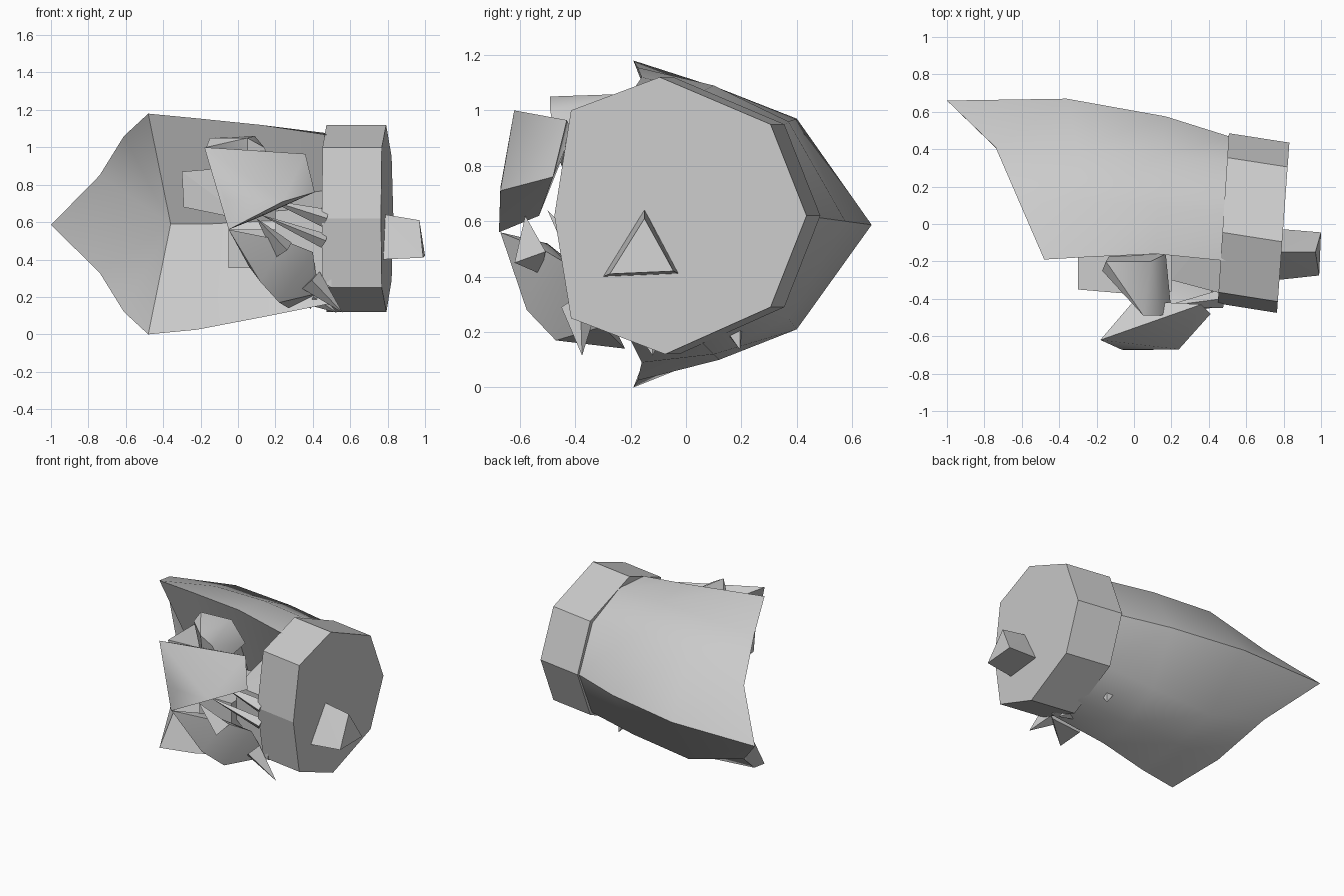
import bpy, bmesh, math
from mathutils import Vector

if "Cube" in bpy.data.objects:
    bpy.data.objects.remove(bpy.data.objects["Cube"])

grey = bpy.data.materials.new("plain_grey")
grey.diffuse_color = (0.6, 0.6, 0.6, 1)
grey.use_nodes = True
grey.node_tree.nodes["Principled BSDF"].inputs["Base Color"].default_value = grey.diffuse_color


def finish(name, bm, smooth=0):
    bmesh.ops.recalc_face_normals(bm, faces=bm.faces[:])
    me = bpy.data.meshes.new(name)
    bm.to_mesh(me)
    bm.free()
    me.materials.append(grey)
    ob = bpy.data.objects.new(name, me)
    bpy.context.collection.objects.link(ob)
    if smooth:
        bpy.ops.object.select_all(action='DESELECT')
        ob.select_set(True)
        bpy.context.view_layer.objects.active = ob
        bpy.ops.object.shade_smooth_by_angle(angle=math.radians(smooth))
    return ob


def hull(name, pts, smooth=0):
    bm = bmesh.new()
    for p in pts:
        bm.verts.new(p)
    bmesh.ops.convex_hull(bm, input=bm.verts[:])
    # Drop points left inside the hull
    loose = [v for v in bm.verts if not v.link_faces]
    bmesh.ops.delete(bm, geom=loose, context='VERTS')
    return finish(name, bm, smooth)


def spike(name, base, tip, radius, sides=4):
    base, tip = Vector(base), Vector(tip)
    turn = (tip - base).to_track_quat('Z', 'Y')
    ring = [base + turn @ Vector((radius * math.cos(a), radius * math.sin(a), 0))
            for a in (2 * math.pi * i / sides for i in range(sides))]
    hull(name, ring + [tip])


# Tilted eight-sided cuff: profile in (y, z), end planes skewed in x
octagon = [(-.08, 1.12), (.32, .95), (.45, .62), (.32, .29),
           (-.06, .12), (-.40, .25), (-.46, .62), (-.40, 1.0)]
cuff = []
for y, z in octagon:
    cuff.append((.798 + .073 * y, y - .015, z))
    cuff.append((.478 + .065 * y, y + .035, z))
hull("cuff", cuff)

# Curved shell: each section runs from front rim to back ridge, lower half mirrored
sections = [
    (.59, [(-.48, -.19, 1.18), (-.61, .11, 1.06), (-.74, .41, .85), (-1, .66, .585)]),
    (.59, [(-.22, -.175, 1.155), (-.26, .12, 1.08), (-.30, .40, .97), (-.36, .67, .587)]),
    (.605, [(.12, -.16, 1.12), (.13, .10, 1.09), (.15, .37, .96), (.17, .575, .60)]),
    (.615, [(.52, -.20, 1.06), (.52, .06, 1.07), (.52, .33, .93), (.52, .465, .615)]),
]
creases = [(-.36, .04, .59), (-.16, .04, .59), (.13, .04, .605), (.52, .04, .615)]
bm = bmesh.new()
rings = []
for (mid, half), crease in zip(sections, creases):
    ring = half + [(x, y, 2 * mid - z) for x, y, z in reversed(half[:-1])]
    rings.append([bm.verts.new(p) for p in ring + [crease]])
for a, b in zip(rings, rings[1:]):
    for i in range(8):
        j = (i + 1) % 8
        bm.faces.new((a[i], a[j], b[j], b[i]))
for ring in (rings[0], rings[-1]):
    for i in range(6):
        bm.faces.new((ring[i], ring[i + 1], ring[7]))
finish("curved_shell", bm, 40)

# Front blocks that curl over the palm
hull("front_block", [
    (-.18, -.62, 1.0), (.36, -.43, .965), (.41, -.48, .76), (-.05, -.675, .56),
    (.24, -.67, .71), (-.07, -.67, .72), (.0, -.41, .92), (.1, -.53, .62),
    (.2, -.46, .95)], 40)
hull("upper_block", [
    (-.15, -.20, 1.05), (.09, -.20, 1.06), (-.17, -.25, 1.0), (.05, -.49, 1.05),
    (.14, -.49, 1.0), (.20, -.47, .88), (.17, -.16, .9), (.05, -.45, .8),
    (-.13, -.17, .85)], 40)
hull("side_block", [
    (-.30, .05, .87), (-.30, -.35, .87), (-.29, .05, .68), (-.29, -.34, .68),
    (.05, .05, .90), (.05, -.38, .90), (.05, .05, .61), (.05, -.38, .61)])
hull("lower_inner_block", [
    (x, y, z) for x in (-.05, .2) for y in (.0, -.36) for z in (.355, .56)])
hull("lower_block", [
    (-.05, -.67, .56), (.06, -.58, .36), (.12, -.575, .28), (.22, -.47, .17),
    (.27, -.22, .14), (.43, -.30, .22), (.40, -.42, .44), (.25, -.52, .50),
    (.12, -.50, .52), (.08, -.35, .40)], 40)

# Wrist core between palm and cuff
hull("wrist_core", [
    (.2, -.30, .66), (.2, -.30, .42), (.5, -.38, .68), (.5, -.38, .25),
    (.2, .05, .75), (.2, .05, .35), (.5, .05, .8), (.5, .05, .3)])

# Thin shards and spikes
spike("upper_shard", (.47, -.40, .62), (.16, -.44, .72), .05)
spike("middle_shard", (.46, -.40, .50), (.12, -.50, .64), .04)
spike("front_shard", (.25, -.55, .45), (.10, -.58, .62), .07, 3)
spike("front_spike", (.39, -.385, .29), (.56, -.375, .115), .065)
spike("small_spike", (.40, -.13, .20), (.53, -.12, .115), .05)
spike("bottom_spike", (.36, .17, .22), (.39, .195, .135), .045)

# Three-sided peg on the cuff end
hull("end_peg", [
    (.76, -.15, .645), (.76, -.30, .40), (.76, -.025, .41),
    (.97, -.15, .61), (.99, -.275, .41), (1.0, -.045, .42)])
